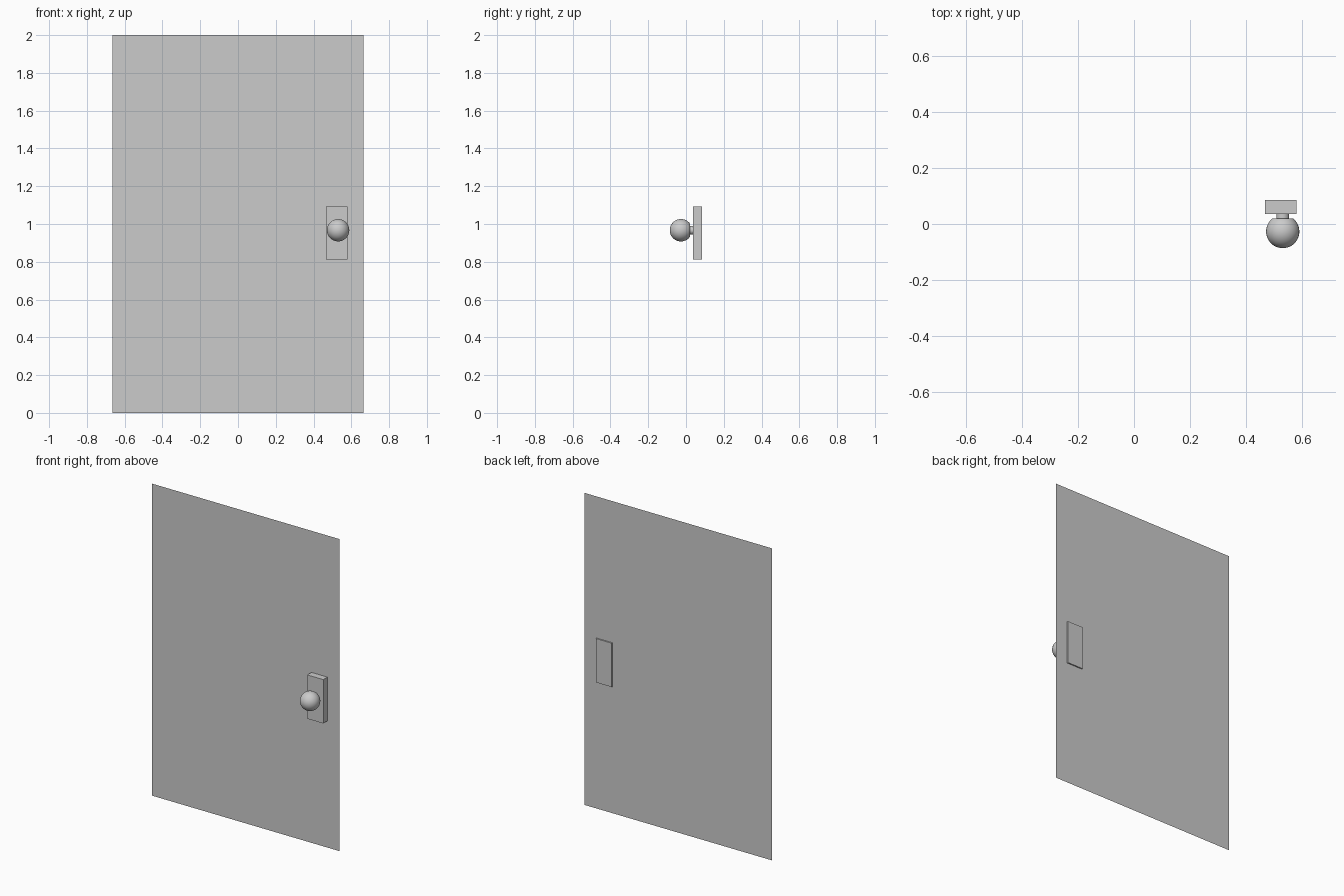
import bpy, bmesh, math
from mathutils import Matrix, Vector

if "Cube" in bpy.data.objects:
    bpy.data.objects.remove(bpy.data.objects["Cube"])


def make(name, bm):
    me = bpy.data.meshes.new(name)
    bm.to_mesh(me)
    bm.free()
    ob = bpy.data.objects.new(name, me)
    bpy.context.collection.objects.link(ob)
    return ob


# door panel: a single flat sheet, facing -y
bm = bmesh.new()
bmesh.ops.create_grid(bm, x_segments=1, y_segments=1, size=0.5,
                      matrix=Matrix.Translation((0, 0.078, 1.0))
                      @ Matrix.Rotation(math.pi / 2, 4, 'X')
                      @ Matrix.Diagonal((1.33, 2.0, 1, 1)))
make("door_panel", bm)

# lock plate: box passing through the panel
bm = bmesh.new()
bmesh.ops.create_cube(bm, size=1, matrix=Matrix.Translation((0.523, 0.061, 0.952))
                      @ Matrix.Diagonal((0.113, 0.05, 0.281, 1)))
make("lock_plate", bm)

# knob and neck: one profile (radius, y) turned around the y axis
KNOB_R, KNOB_Y, FLAT_Y = 0.0593, -0.0267, 0.02
end = math.acos((KNOB_Y - FLAT_Y) / KNOB_R)
profile = [(KNOB_R * math.sin(end * i / 20), KNOB_Y - KNOB_R * math.cos(end * i / 20))
           for i in range(21)]
profile += [(0.023, FLAT_Y), (0.023, 0.037)]
bm = bmesh.new()
verts = [bm.verts.new((0.53 + r, y, 0.967)) for r, y in profile]
edges = [bm.edges.new(p) for p in zip(verts, verts[1:])]
bmesh.ops.spin(bm, geom=verts + edges, cent=(0.53, 0, 0.967), axis=(0, 1, 0),
               angle=math.tau, steps=32, use_duplicate=False)
bmesh.ops.remove_doubles(bm, verts=bm.verts, dist=1e-5)
bmesh.ops.recalc_face_normals(bm, faces=bm.faces)
knob = make("door_knob", bm)
tip = min(knob.data.polygons, key=lambda p: p.center.y)
if tip.normal.y > 0:
    knob.data.flip_normals()
bpy.context.view_layer.objects.active = knob
knob.select_set(True)
bpy.ops.object.shade_smooth_by_angle(angle=math.radians(35))
